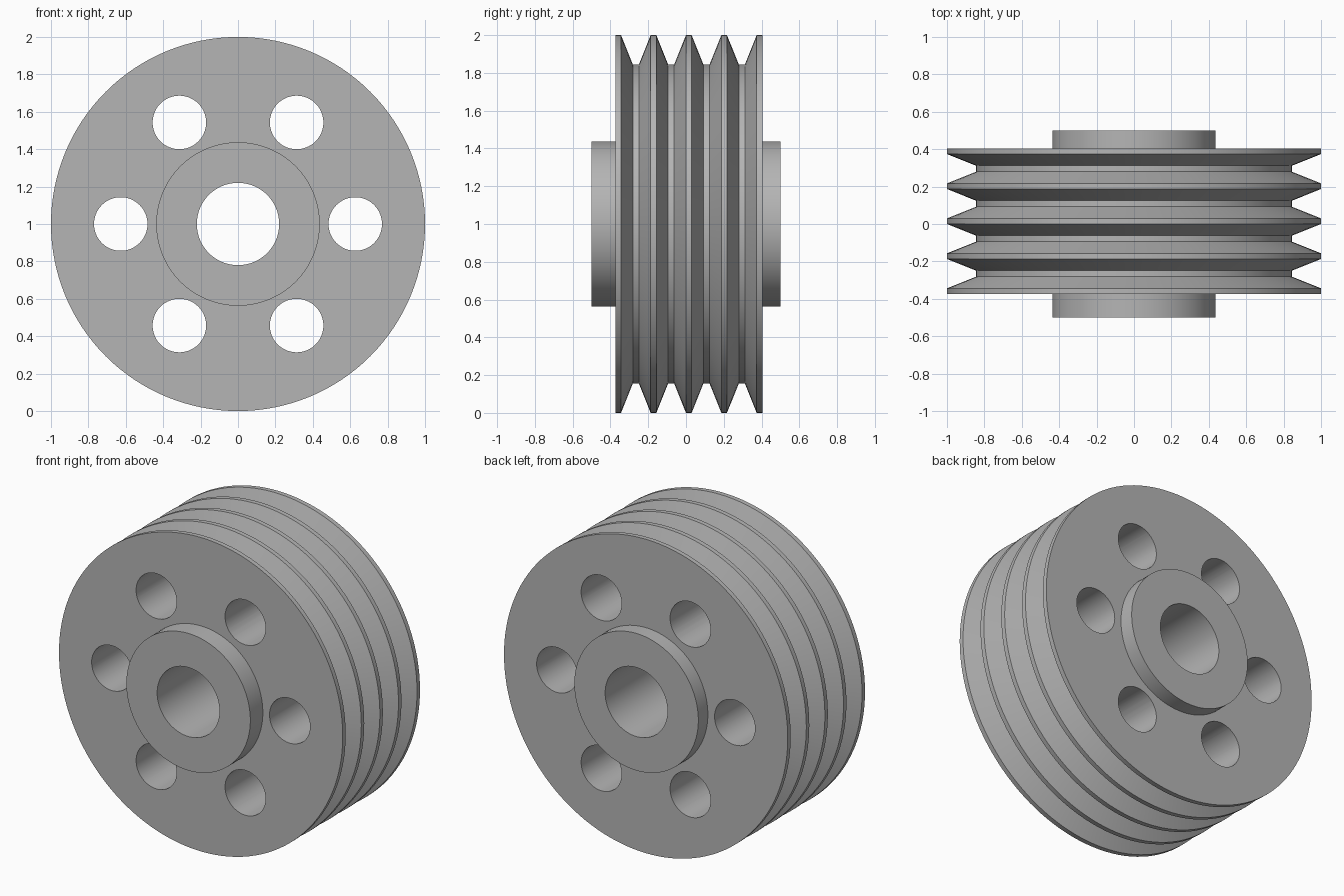
import bpy
import bmesh
from math import pi, radians
from mathutils import Matrix, Vector

if "Cube" in bpy.data.objects:
    bpy.data.objects.remove(bpy.data.objects["Cube"], do_unlink=True)

SEGMENTS = 128
CENTRE = Vector((0, 0, 1))
RIM_R, GROOVE_R, HUB_R, BORE_R = 1.0, 0.844, 0.437, 0.22
HUB_Y = 0.5
FIRST_Y, PITCH, CREST, FLANK = -0.374, 0.187, 0.03, 0.0625
GROOVES = 4
HOLE_R, HOLE_RING = 0.143, 0.627

metal = bpy.data.materials.new("grey metal")
metal.use_nodes = True
grey = (0.46, 0.46, 0.46, 1)
metal.diffuse_color = grey
metal.node_tree.nodes["Principled BSDF"].inputs["Base Color"].default_value = grey


def make_object(name, bm):
    bmesh.ops.recalc_face_normals(bm, faces=bm.faces)
    mesh = bpy.data.meshes.new(name)
    bm.to_mesh(mesh)
    bm.free()
    mesh.materials.append(metal)
    obj = bpy.data.objects.new(name, mesh)
    bpy.context.collection.objects.link(obj)
    return obj


def lathe(name, profile):
    """Spin a closed (radius, y) profile around the wheel axis."""
    bm = bmesh.new()
    verts = [bm.verts.new((r, y, 1)) for r, y in profile]
    edges = [bm.edges.new((a, b)) for a, b in zip(verts, verts[1:] + verts[:1])]
    bmesh.ops.spin(bm, geom=verts + edges, cent=CENTRE, axis=(0, 1, 0),
                   angle=2 * pi, steps=SEGMENTS, use_merge=True)
    bmesh.ops.remove_doubles(bm, verts=bm.verts, dist=0.0001)
    return make_object(name, bm)


# Grooved rim, web, hub and bore as one turned profile
last_y = FIRST_Y + GROOVES * PITCH + CREST
profile = [(BORE_R, -HUB_Y), (HUB_R, -HUB_Y), (HUB_R, FIRST_Y), (RIM_R, FIRST_Y)]
for i in range(GROOVES):
    y = FIRST_Y + i * PITCH + CREST
    next_y = FIRST_Y + (i + 1) * PITCH
    profile += [(RIM_R, y), (GROOVE_R, y + FLANK),
                (GROOVE_R, next_y - FLANK), (RIM_R, next_y)]
profile += [(RIM_R, last_y), (HUB_R, last_y), (HUB_R, HUB_Y), (BORE_R, HUB_Y)]
pulley = lathe("grooved_pulley", profile)

# Six round holes through the web
bm = bmesh.new()
for i in range(6):
    turn = Matrix.Rotation(i * pi / 3, 4, "Y")
    place = (Matrix.Translation(CENTRE) @ turn
             @ Matrix.Translation((HOLE_RING, 0, 0)) @ Matrix.Rotation(pi / 2, 4, "X"))
    bmesh.ops.create_cone(bm, cap_ends=True, segments=64, radius1=HOLE_R,
                          radius2=HOLE_R, depth=1.2, matrix=place)
cutter = make_object("hole_cutter", bm)
cutter.hide_render = True

bpy.ops.object.select_all(action="DESELECT")
pulley.select_set(True)
bpy.context.view_layer.objects.active = pulley
cut = pulley.modifiers.new("web holes", "BOOLEAN")
cut.operation = "DIFFERENCE"
cut.solver = "EXACT"
cut.object = cutter
bpy.ops.object.modifier_apply(modifier=cut.name)
bpy.data.objects.remove(cutter, do_unlink=True)

# Smooth round walls with crisp machined edges
bpy.ops.object.shade_smooth_by_angle(angle=radians(25))
